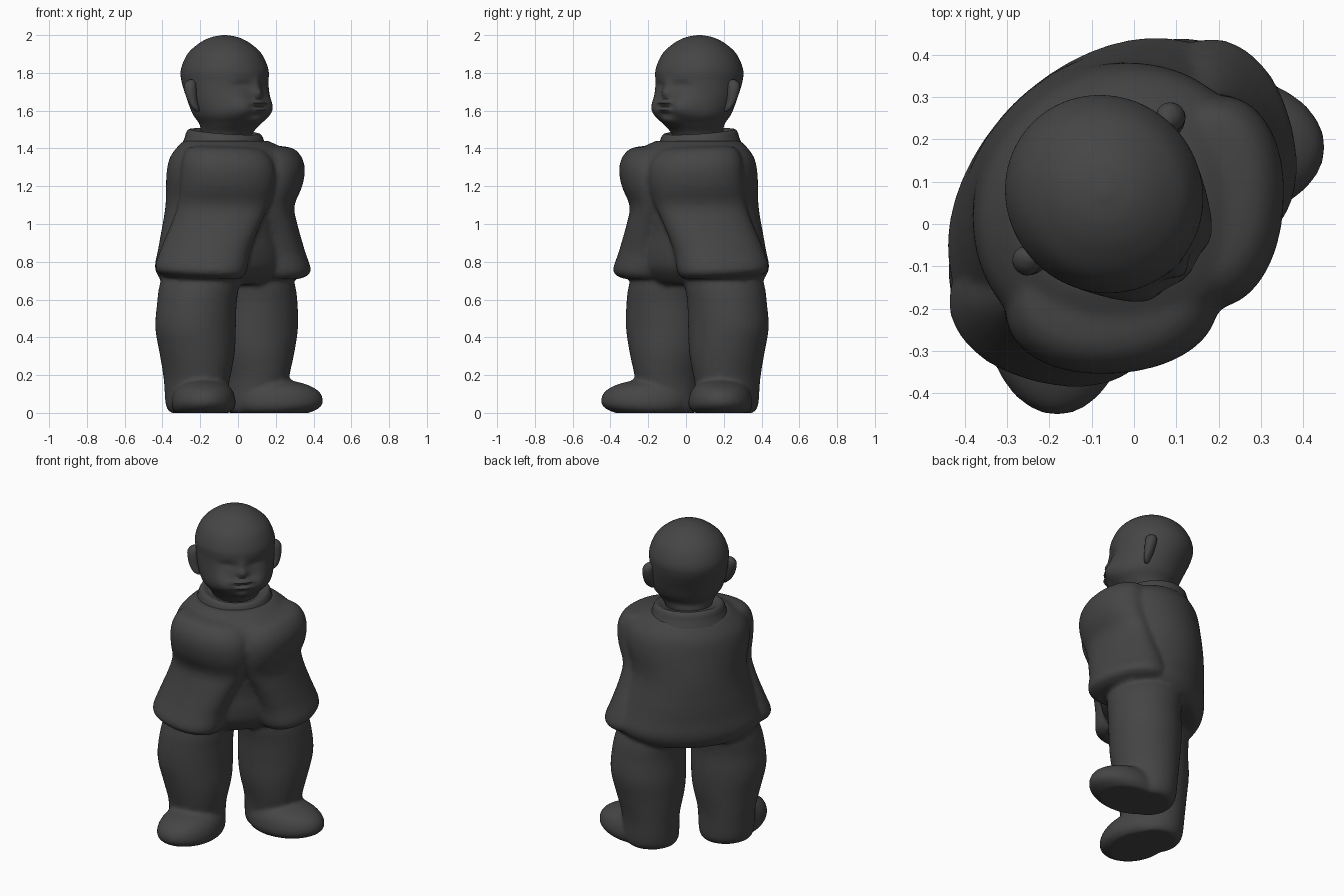
import bpy, bmesh, math
from mathutils import Vector

R2 = math.sqrt(0.5)
grey = bpy.data.materials.new("dark grey")
grey.diffuse_color = (0.06, 0.06, 0.06, 1)


def place(u, f, z):
    """Figure space (u = sideways, f = forward) to world: it faces +x, -y."""
    return Vector(((u + f) * R2, (u - f) * R2, z))


def spline(rows, n):
    """Smoothly interpolate rows of numbers (Catmull-Rom)."""
    out = []
    for i in range(len(rows) - 1):
        p = [rows[max(0, min(len(rows) - 1, i + k))] for k in (-1, 0, 1, 2)]
        for j in range(n):
            t = j / n
            out.append([0.5 * (2 * b + (c - a) * t + (2 * a - 5 * b + 4 * c - d) * t * t
                               + (3 * b - a - 3 * c + d) * t ** 3)
                        for a, b, c, d in zip(*p)])
    return out + [list(rows[-1])]


def select(obs):
    bpy.ops.object.select_all(action='DESELECT')
    for ob in obs:
        ob.select_set(True)
    bpy.context.view_layer.objects.active = obs[0]


def loft(name, rows, sides=32, n=3, side=1, power=2.0, tilt=0.0, warp=None, angle=50):
    """Stack oval rings: z, centre u, centre f, radius a, radius b, turn."""
    bm = bmesh.new()
    rings = []
    for z, u0, f0, a, b, turn in spline(rows, n):
        ring = []
        th = math.radians(turn)
        for k in range(sides):
            t = 2 * math.pi * k / sides
            c, s = math.cos(t), math.sin(t)
            p = a * math.copysign(abs(c) ** (2 / power), c)
            q = b * math.copysign(abs(s) ** (2 / power), s)
            du = p * math.cos(th) - q * math.sin(th)
            df = p * math.sin(th) + q * math.cos(th)
            u, f, zz = u0 + du, f0 + df, max(0, z - tilt * df)
            if warp:
                u, f, zz = warp(u, f, zz, df)
            ring.append(bm.verts.new(place(side * u, f, zz)))
        rings.append(ring)
    for lo, hi in zip(rings, rings[1:]):
        for k in range(sides):
            m = (k + 1) % sides
            bm.faces.new((lo[k], lo[m], hi[m], hi[k]))
    bm.faces.new(rings[0][::-1])
    bm.faces.new(rings[-1])
    bmesh.ops.recalc_face_normals(bm, faces=bm.faces)
    mesh = bpy.data.meshes.new(name)
    bm.to_mesh(mesh)
    bm.free()
    ob = bpy.data.objects.new(name, mesh)
    bpy.context.collection.objects.link(ob)
    mesh.materials.append(grey)
    select([ob])
    bpy.ops.object.shade_smooth_by_angle(angle=math.radians(angle))
    return ob


def blend(name, obs, voxel, smooth):
    """Melt overlapping parts into one soft skin."""
    select(obs)
    bpy.ops.object.join()
    ob = obs[0]
    ob.name = name
    m = ob.modifiers.new("skin", 'REMESH')
    m.mode, m.voxel_size, m.use_smooth_shade = 'VOXEL', voxel, True
    m = ob.modifiers.new("soften", 'SMOOTH')
    m.factor, m.iterations = 0.5, smooth


# Face relief: u, z, width, height, push forward (mirrored in u)
BUMPS = [(0.0, 1.69, 0.032, 0.026, 0.026),     # nose
         (0.0, 1.735, 0.022, 0.04, 0.01),      # nose bridge
         (0.0, 1.642, 0.055, 0.014, 0.03),     # upper lip
         (0.0, 1.604, 0.045, 0.014, 0.028),    # lower lip
         (0.0, 1.545, 0.06, 0.025, 0.025),     # chin
         (0.105, 1.62, 0.065, 0.055, 0.034),   # cheeks
         (0.085, 1.73, 0.045, 0.024, -0.014),  # eye sockets
         (0.085, 1.718, 0.03, 0.012, 0.006)]   # closed lids


def face(u, f, z, df):
    if df > 0:
        fade = min(1, df / 0.08)
        for bu, bz, w, h, push in BUMPS:
            f += fade * push * math.exp(-((abs(u) - bu) / w) ** 2 - ((z - bz) / h) ** 2)
    return u, f, z


loft("head", [(1.46, 0, -.09, .13, .13, 0), (1.49, 0, -.08, .14, .14, 0),
              (1.53, 0, -.06, .165, .16, 0), (1.58, 0, -.056, .2, .198, 0),
              (1.65, 0, -.072, .218, .213, 0), (1.75, 0, -.096, .226, .234, 0),
              (1.82, 0, -.1, .226, .236, 0), (1.9, 0, -.1, .193, .2, 0),
              (1.955, 0, -.1, .135, .14, 0), (1.987, 0, -.1, .075, .077, 0),
              (2.0, 0, -.1, .012, .012, 0)], sides=96, n=8, warp=face)

# Collar, higher at the back
loft("collar", [(1.40, 0, -.1, .235, .225, 0), (1.44, 0, -.1, .215, .21, 0),
                (1.475, 0, -.1, .203, .2, 0), (1.49, 0, -.1, .185, .18, 0),
                (1.475, 0, -.1, .15, .15, 0)], tilt=0.1)

# Jacket body
body = [loft("jacket_body",
             [(.68, 0, -.125, .34, .225, 0), (.71, 0, -.12, .385, .26, 0),
              (.77, 0, -.107, .425, .293, 0), (.86, 0, -.1, .40, .30, 0),
              (.95, 0, -.1, .37, .302, 0), (1.1, 0, -.085, .335, .312, 0),
              (1.25, 0, -.055, .357, .325, 0), (1.34, 0, -.05, .345, .315, 0),
              (1.395, 0, -.06, .30, .28, 0), (1.44, 0, -.09, .23, .22, 0)], sides=48)]

for side, tag in ((1, "left"), (-1, "right")):
    # Folded arm and hanging wide sleeve
    body.append(loft("sleeve_" + tag,
                     [(.715, .27, .01, .20, .125, 120), (.755, .287, .01, .245, .168, 120),
                      (.86, .262, .018, .24, .15, 122), (1.0, .215, .05, .235, .125, 128),
                      (1.10, .18, .07, .24, .122, 134), (1.2, .175, .095, .25, .148, 138),
                      (1.29, .174, .1, .25, .16, 139), (1.36, .172, .09, .23, .15, 139),
                      (1.405, .165, .07, .18, .12, 139), (1.415, .165, .06, .04, .03, 139)],
                     side=side, power=2.15, tilt=0.04))
    # Trouser leg
    body.append(loft("trouser_leg_" + tag,
                     [(0, .215, -.1, .135, .13, 0), (.04, .218, -.1, .158, .158, 0),
                      (.18, .22, -.088, .166, .185, 0), (.32, .223, -.083, .198, .202, 0),
                      (.45, .233, -.085, .217, .21, 0), (.58, .228, -.08, .212, .21, 0),
                      (.68, .21, -.08, .205, .215, 0), (.80, .185, -.08, .17, .2, 0)],
                     side=side))
    # Foot, turned out
    body.append(loft("foot_" + tag,
                     [(0, .265, .0, .145, .19, -45), (.025, .272, .014, .165, .228, -45),
                      (.06, .275, .018, .17, .244, -45), (.11, .27, .014, .157, .232, -45),
                      (.15, .26, .004, .125, .18, -45), (.18, .24, -.02, .06, .09, -45)],
                     side=side))
    # Ear
    loft("ear_" + tag, [(1.595, .21, -.09, .01, .01, 20), (1.615, .222, -.095, .025, .018, 20),
                        (1.66, .235, -.108, .032, .026, 20), (1.72, .24, -.118, .034, .034, 20),
                        (1.75, .235, -.12, .026, .028, 20), (1.765, .23, -.12, .008, .01, 20)],
         side=side, sides=20)

blend("clothes_and_feet", body, 0.012, 7)
